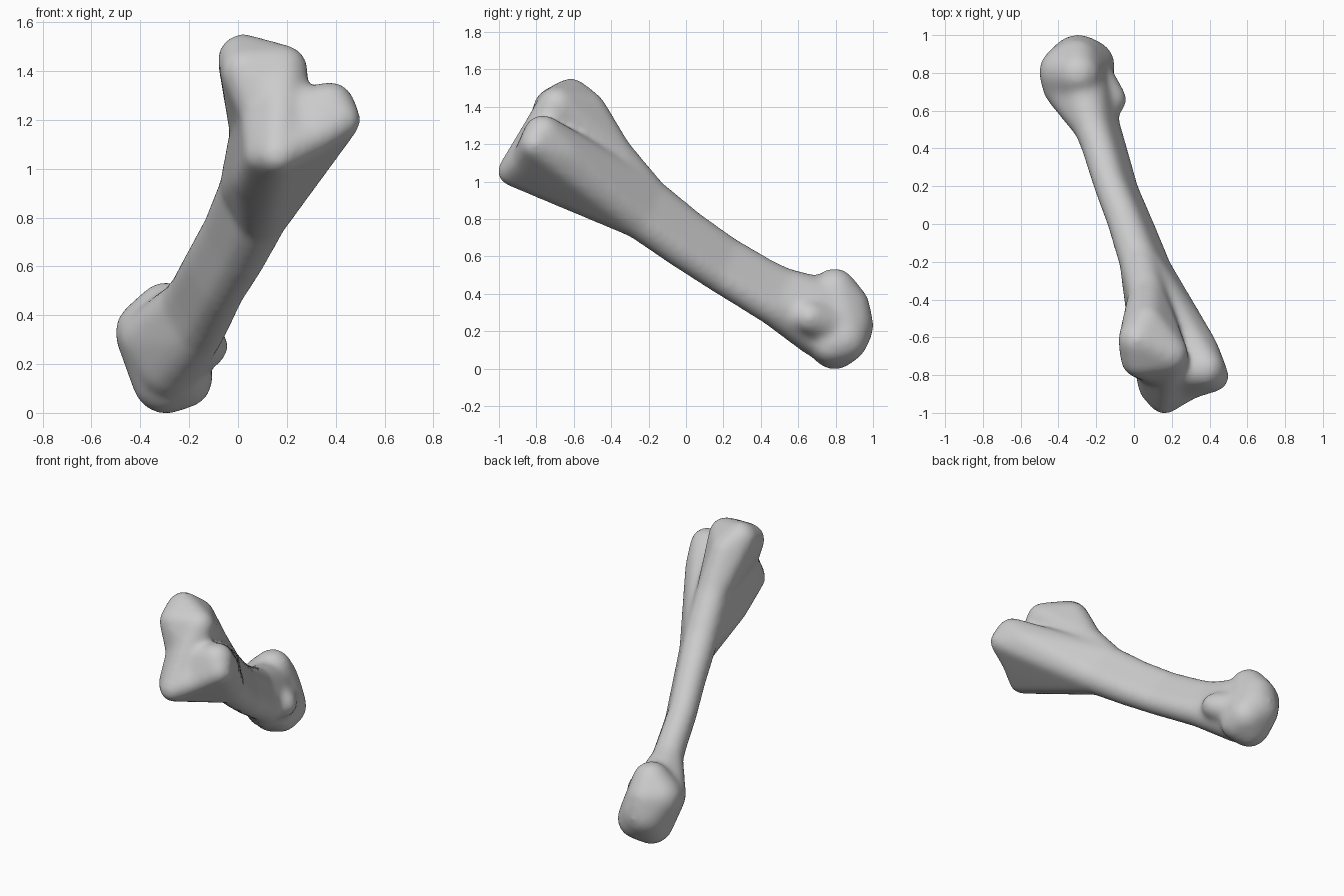
import bpy, bmesh
from mathutils import Vector, Matrix

cube = bpy.data.objects.get("Cube")
if cube:
    bpy.data.objects.remove(cube, do_unlink=True)

bone_grey = bpy.data.materials.new("bone_grey")
bone_grey.use_nodes = True
colour = (0.6, 0.6, 0.6, 1)
bone_grey.diffuse_color = colour
bone_grey.node_tree.nodes["Principled BSDF"].inputs["Base Color"].default_value = colour

bm = bmesh.new()


def hull(*balls):
    """Add the convex skin wrapped around balls given as (x, y, z, radius)."""
    part = bmesh.new()
    for x, y, z, r in balls:
        bmesh.ops.create_icosphere(part, subdivisions=3, radius=r,
                                   matrix=Matrix.Translation((x, y, z)))
    for face in list(part.faces):
        part.faces.remove(face)
    for edge in list(part.edges):
        part.edges.remove(edge)
    result = bmesh.ops.convex_hull(part, input=part.verts)
    loose = {g for g in result["geom_interior"] + result["geom_unused"]
             if isinstance(g, bmesh.types.BMVert)}
    bmesh.ops.delete(part, geom=list(loose), context="VERTS")
    temp = bpy.data.meshes.new("temp")
    part.to_mesh(temp)
    part.free()
    bm.from_mesh(temp)
    bpy.data.meshes.remove(temp)


# Shaft: an oval section, made of an upper and a lower ball at each station
spread = Vector((-0.035, 0.025, 0.06))


def section(x, y, z, r):
    centre = Vector((x, y, z))
    return [(*(centre + spread), r), (*(centre - spread), r)]


stations = [section(0.058, -0.22, 0.86, 0.107), section(-0.02, 0, 0.695, 0.095),
            section(-0.1, 0.2, 0.56, 0.089), section(-0.16, 0.4, 0.44, 0.092),
            section(-0.195, 0.5, 0.385, 0.098)]
for a, b in zip(stations, stations[1:]):
    hull(*a, *b)
top_end, low_end = stations[0], stations[-1]

# Upper head: a tall crest, a side condyle and a pointed lip share one flat face
lip = (0.155, -0.925, 1.055, 0.08)
lip_left = (0.09, -0.87, 1.055, 0.07)
lip_right = (0.29, -0.845, 1.12, 0.08)
lip_back = (0.07, -0.6, 0.97, 0.1)
notch = (0.085, -0.76, 1.22, 0.08)
face_mid = (0.2, -0.785, 1.23, 0.08)
ridge = (0.065, -0.385, 1.15, 0.105)
crest = (0.015, -0.61, 1.45, 0.105)
crest_back = (0.06, -0.52, 1.385, 0.1)
crest_front = (0.022, -0.71, 1.4, 0.1)
crest_right = (0.18, -0.685, 1.405, 0.105)
condyle = (0.372, -0.76, 1.255, 0.105)
condyle_tip = (0.42, -0.805, 1.2, 0.08)
condyle_back = (0.34, -0.65, 1.15, 0.1)
hull(*top_end, ridge, notch, face_mid)
hull(ridge, crest, crest_back, crest_front, crest_right, notch)
hull(crest_front, crest_right, face_mid, notch)
hull(*top_end, notch, face_mid, lip, lip_left, lip_right, lip_back)
hull(*top_end, condyle, condyle_tip, condyle_back, face_mid, lip_right)
hull(crest_right, notch, face_mid, lip)

# Lower head: a rounded roller with a small knob on one side
shoulder = (-0.375, 0.73, 0.31, 0.115)
roller = [shoulder, (-0.37, 0.81, 0.33, 0.14), (-0.3, 0.8, 0.42, 0.12),
          (-0.31, 0.86, 0.33, 0.13), (-0.3, 0.85, 0.23, 0.16),
          (-0.3, 0.8, 0.135, 0.14), (-0.235, 0.85, 0.16, 0.13),
          (-0.22, 0.78, 0.13, 0.11)]
hull(*roller)
hull(*low_end, shoulder, (-0.29, 0.74, 0.34, 0.145), (-0.285, 0.71, 0.19, 0.13))
hull((-0.2, 0.56, 0.315, 0.08), (-0.13, 0.665, 0.275, 0.088), (-0.22, 0.76, 0.24, 0.12))

mesh = bpy.data.meshes.new("bone")
bm.to_mesh(mesh)
bm.free()
mesh.materials.append(bone_grey)
bone = bpy.data.objects.new("bone", mesh)
bpy.context.collection.objects.link(bone)

# Fuse the parts into one skin and soften the joins
remesh = bone.modifiers.new("fuse", "REMESH")
remesh.mode = "VOXEL"
remesh.voxel_size = 0.016
remesh.use_smooth_shade = True
soften = bone.modifiers.new("soften", "SMOOTH")
soften.factor = 0.5
soften.iterations = 26

bpy.context.view_layer.objects.active = bone
bone.select_set(True)
for name in ("fuse", "soften"):
    bpy.ops.object.modifier_apply(modifier=name)
bpy.ops.object.shade_smooth()

# Rest the bone on the ground, centred
verts = bone.data.vertices
low = Vector([min(v.co[i] for v in verts) for i in range(3)])
high = Vector([max(v.co[i] for v in verts) for i in range(3)])
middle = (low + high) / 2
middle.z = low.z
for v in verts:
    v.co -= middle
